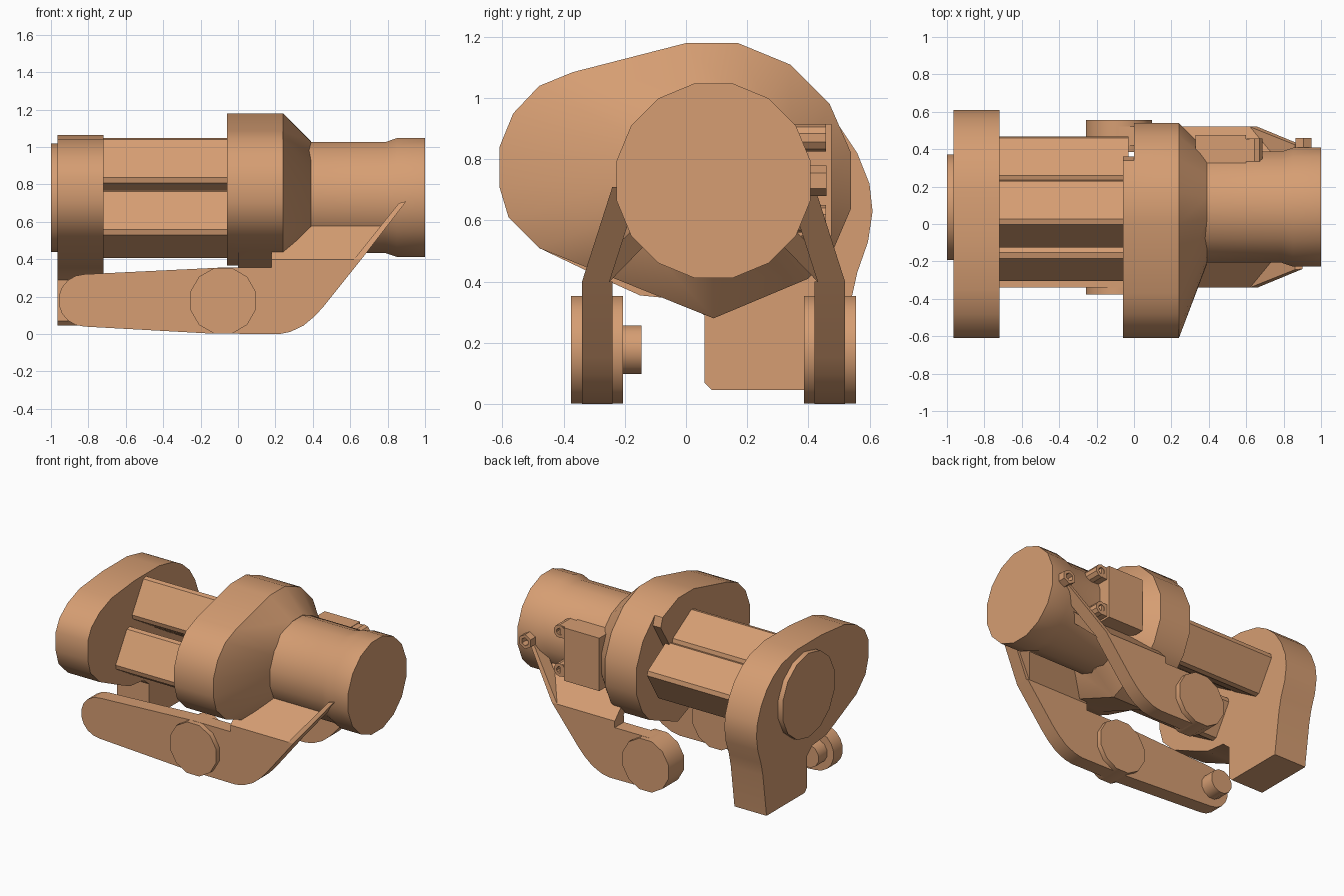
import bpy, bmesh, math

if "Cube" in bpy.data.objects:
    bpy.data.objects.remove(bpy.data.objects["Cube"])

CY, CZ = 0.09, 0.73          # main axis, also the mirror plane of the arms
U, V = (0.855, -0.52), (-0.52, -0.855)   # tilted square axes of barrels (y, z)
mat = bpy.data.materials.new("tan_metal")
mat.diffuse_color = (0.67, 0.34, 0.17, 1)
mat.use_nodes = True
mat.node_tree.nodes["Principled BSDF"].inputs["Base Color"].default_value = mat.diffuse_color


def finish(name, bm, smooth=True):
    bmesh.ops.remove_doubles(bm, verts=bm.verts, dist=1e-5)
    bmesh.ops.recalc_face_normals(bm, faces=bm.faces)
    me = bpy.data.meshes.new(name)
    bm.to_mesh(me)
    bm.free()
    me.materials.append(mat)
    ob = bpy.data.objects.new(name, me)
    bpy.context.collection.objects.link(ob)
    if smooth:
        bpy.ops.object.select_all(action='DESELECT')
        bpy.context.view_layer.objects.active = ob
        ob.select_set(True)
        bpy.ops.object.shade_smooth_by_angle(angle=math.radians(35))
    return ob


def loft(name, rings, smooth=True, hole=0):
    """Closed skin through rings of 3D points with equal counts."""
    bm = bmesh.new()
    vs = [[bm.verts.new(p) for p in r] for r in rings]
    n = len(rings[0])
    for a, b in zip(vs, vs[1:]):
        for i in range(n):
            j = (i + 1) % n
            bm.faces.new((a[i], a[j], b[j], b[i]))
    bm.faces.new(vs[0])
    end = bm.faces.new(vs[-1])
    if hole:
        bmesh.ops.recalc_face_normals(bm, faces=bm.faces)
        bmesh.ops.inset_region(bm, faces=[end], thickness=hole)
        bmesh.ops.inset_region(bm, faces=[end], thickness=0.001, depth=-0.05)
    return finish(name, bm, smooth)


def along_x(name, sections, smooth=True):
    return loft(name, [[(x, y, z) for y, z in pts] for x, pts in sections], smooth)


def along_y(name, pts, y0, y1, lean=0.0, z0=0.4, mirror=False, hole=0):
    """Extrude an (x, z) profile in y; lean shears it inwards above z0."""
    def ring(y):
        out = [(x, y + lean * (z - z0), z) for x, z in pts]
        return [(x, 2 * CY - yy, z) for x, yy, z in out] if mirror else out
    return loft(name, [ring(y0), ring(y1)], hole=hole)


def circle(a, b, r, n):
    return [(a + r * math.cos(2 * math.pi * (i + .5) / n),
             b + r * math.sin(2 * math.pi * (i + .5) / n)) for i in range(n)]


# nozzle drum
along_x("nozzle_drum", [(x, circle(CY, CZ, r, 16)) for x, r in
                        ((0.3, 0.303), (0.79, 0.303), (0.85, 0.324), (1.0, 0.324))])

# egg-shaped front housing, cut back beside the barrels and tapering into the drum
egg = [(0.0, 1.18), (0.17, 1.18), (0.34, 1.11), (0.47, 0.98), (0.54, 0.82), (0.54, 0.64),
       (0.48, 0.50), (0.40, 0.41), (0.09, 0.28), (-0.32, 0.445), (-0.48, 0.51),
       (-0.58, 0.61), (-0.61, 0.71), (-0.61, 0.84), (-0.565, 0.95), (-0.48, 1.04),
       (-0.37, 1.085)]
notched, neck = [], []
for y, z in egg:
    over = max(0, (y - 0.375) * U[0] + (z - 1.07) * U[1])
    notched.append((y - over * U[0], z - over * U[1]))
    d = math.hypot(y - CY, z - CZ)
    neck.append((CY + 0.305 * (y - CY) / d, CZ + 0.305 * (z - CZ) / d))
along_x("front_housing", [(-0.06, notched), (0, notched), (0, egg), (0.24, egg), (0.39, neck)])

# rear housing with its down-pointing leg
rear = [(-0.61, 0.71), (-0.61, 0.84), (-0.57, 0.92), (-0.48, 0.99), (-0.35, 1.04),
        (-0.1, 1.065), (0.17, 1.065), (0.33, 1.03), (0.42, 0.98), (0.50, 0.91), (0.56, 0.82),
        (0.60, 0.72), (0.61, 0.63), (0.595, 0.53), (0.56, 0.43), (0.54, 0.34), (0.50, 0.045),
        (0.085, 0.045), (0.06, 0.07), (0.06, 0.29), (0.0, 0.34), (-0.15, 0.355), (-0.25, 0.40),
        (-0.48, 0.51), (-0.58, 0.61)]
along_x("rear_housing", [(-0.965, rear), (-0.72, rear)])
along_x("rear_cap", [(x, circle(CY, CZ, 0.29, 14)) for x in (-1.0, -0.9)])

# three tilted square barrels with slightly cut corners
H, C = 0.14, 0.118
corner = [(-H, -C), (-C, -H), (C, -H), (H, -C), (H, C), (C, H), (-C, H), (-H, C)]
for k, (cy, cz) in enumerate(((0.055, 0.866), (-0.125, 0.588), (0.287, 0.722))):
    pts = [(cy + a * U[0] + b * V[0], cz + a * U[1] + b * V[1]) for a, b in corner]
    along_x(f"barrel_{k + 1}", [(-0.75, pts), (-0.03, pts)], smooth=False)

# carrier arms: flat plate, leaning strut and sloping gusset on each side
bend = [(0.22, 0.0), (0.28, 0.012), (0.35, 0.045), (0.41, 0.095), (0.46, 0.15), (0.66, 0.40),
        (0.18, 0.40), (0.18, 0.355)]
tail = [(-0.1, 0.355)] + [(-0.82 + 0.14 * math.cos(math.radians(a)),
                           0.18 + 0.14 * math.sin(math.radians(a)))
                          for a in range(90, 271, 20)] + [(-0.15, 0.003)]
stub = [(-0.08, 0.355), (-0.2, 0.3), (-0.24, 0.178), (-0.2, 0.06), (-0.08, 0.003)]
for side, m, back in (("front", False, tail), ("back", True, stub)):
    along_y(side + "_arm_plate", bend + back, -0.34, -0.24, mirror=m)
    along_y(side + "_arm_strut", [(0.62, 0.40), (0.66, 0.40), (0.90, 0.71), (0.86, 0.70)],
            -0.34, -0.25, lean=0.32, mirror=m)
    along_y(side + "_arm_gusset", [(0.18, 0.40), (0.635, 0.40), (0.80, 0.60), (0.18, 0.60)],
            -0.34, -0.25, lean=0.97, mirror=m)
    along_y(side + "_wheel", circle(-0.08, 0.178, 0.182, 12), -0.376, -0.206, mirror=m)
along_y("arm_pin", circle(-0.83, 0.178, 0.082, 12), -0.25, -0.145)

# control box on the back side with two lugs, and a hex bolt at the strut tip
along_y("side_box", [(0.33, 0.55), (0.6, 0.55), (0.6, 0.915), (0.33, 0.915)], 0.28, 0.475)
for tag, z in (("upper", 0.87), ("lower", 0.605)):
    along_y(tag + "_lug_bar", [(0.4, z - .042), (0.645, z - .042), (0.645, z + .042),
                               (0.4, z + .042)], 0.335, 0.455)
    along_y(tag + "_lug", circle(0.645, z, 0.045, 10), 0.335, 0.458, hole=0.022)
along_y("strut_bolt", circle(0.907, 0.73, 0.05, 6), 0.35, 0.46, hole=0.022)
